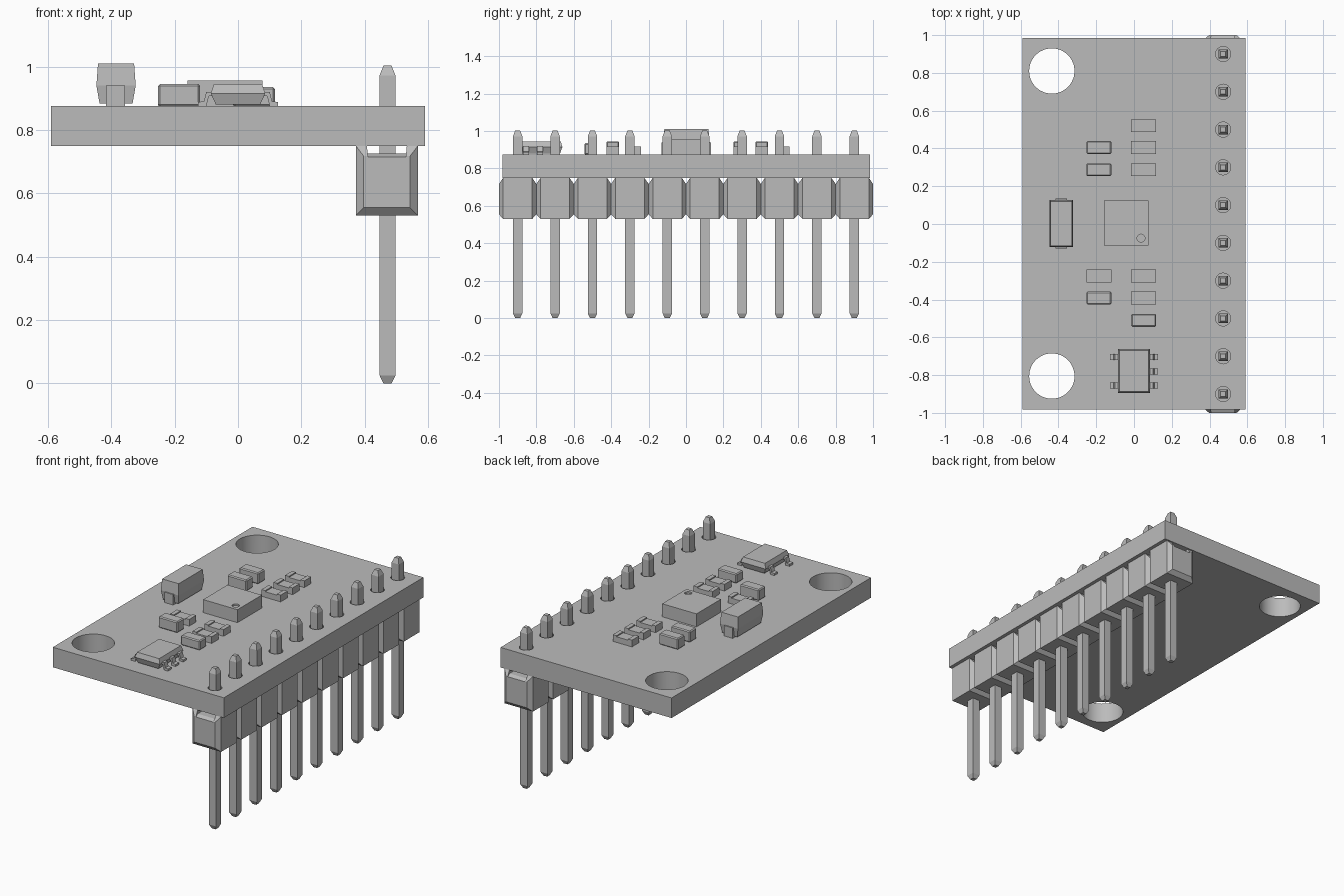
import bpy, bmesh, math
from mathutils import Matrix, Vector

cube = bpy.data.objects.get("Cube")
if cube:
    bpy.data.objects.remove(cube, do_unlink=True)

grey = bpy.data.materials.new("plain_grey")
grey.use_nodes = True
colour = (0.5, 0.5, 0.5, 1)
grey.diffuse_color = colour
grey.node_tree.nodes["Principled BSDF"].inputs["Base Color"].default_value = colour

TOP = 0.875      # upper surface of the board
PIN_X = 0.472
PIN_YS = [-0.9 + 0.2 * i for i in range(10)]


def finish(name, bm):
    bmesh.ops.recalc_face_normals(bm, faces=bm.faces)
    mesh = bpy.data.meshes.new(name)
    bm.to_mesh(mesh)
    bm.free()
    mesh.materials.append(grey)
    obj = bpy.data.objects.new(name, mesh)
    bpy.context.collection.objects.link(obj)
    return obj


def add_box(bm, x0, x1, y0, y1, z0, z1):
    size = Matrix.Diagonal((x1 - x0, y1 - y0, z1 - z0, 1))
    centre = Matrix.Translation(((x0 + x1) / 2, (y0 + y1) / 2, (z0 + z1) / 2))
    return bmesh.ops.create_cube(bm, size=1, matrix=centre @ size)["verts"]


def add_cylinder(bm, x, y, radius, z0, z1, sides):
    bmesh.ops.create_cone(bm, cap_ends=True, segments=sides, radius1=radius, radius2=radius,
                          depth=z1 - z0, matrix=Matrix.Translation((x, y, (z0 + z1) / 2)))


def add_loft(bm, rings):
    """Skin a list of equal-length point rings and cap both ends."""
    loops = [[bm.verts.new(p) for p in ring] for ring in rings]
    for a, b in zip(loops, loops[1:]):
        for i in range(len(a)):
            j = (i + 1) % len(a)
            bm.faces.new((a[i], a[j], b[j], b[i]))
    bm.faces.new(loops[0])
    bm.faces.new(loops[-1])


def rect(cx, cy, hx, hy, z):
    return [(cx + sx * hx, cy + sy * hy, z) for sx, sy in ((-1, -1), (1, -1), (1, 1), (-1, 1))]


def cut(obj, bm):
    """Subtract a cutter mesh from an object and discard the cutter."""
    cutter = finish("cutter", bm)
    cutter.hide_render = True
    mod = obj.modifiers.new("cut", "BOOLEAN")
    mod.operation, mod.solver, mod.object = "DIFFERENCE", "EXACT", cutter
    bpy.context.view_layer.objects.active = obj
    obj.select_set(True)
    bpy.ops.object.modifier_apply(modifier=mod.name)
    bpy.ops.object.shade_smooth_by_angle(angle=math.radians(30))
    obj.select_set(False)
    bpy.data.objects.remove(cutter, do_unlink=True)


# Circuit board with two mounting holes and a row of pin holes
bm = bmesh.new()
add_box(bm, -0.59, 0.59, -0.982, 0.985, 0.75, TOP)
board = finish("board", bm)
bm = bmesh.new()
for y in (-0.805, 0.81):
    add_cylinder(bm, -0.435, y, 0.12, 0.7, 0.95, 48)
for y in PIN_YS:
    add_cylinder(bm, PIN_X, y, 0.04, 0.7, 0.95, 24)
cut(board, bm)

# Square header pins with tapered tips
bm = bmesh.new()
for y in PIN_YS:
    add_loft(bm, [rect(PIN_X, y, h, h, z) for h, z in
                  ((0.013, 0), (0.025, 0.025), (0.025, 0.972), (0.013, 1.003))])
finish("header_pins", bm)

# Header housings: a channelled block with chamfered ends for each pin
outer = [(0.098, 0.53), (0.098, 0.75), (0.063, 0.75), (0.063, 0.725)]
inner = [(0.073, 0.555), (0.073, 0.717), (0.06, 0.717), (0.06, 0.714)]


def channel(profile, y):
    full = profile + [(-x, z) for x, z in reversed(profile)]
    return [(PIN_X + x - 0.002, y, z) for x, z in full]


bm = bmesh.new()
for y in PIN_YS:
    add_loft(bm, [channel(inner, y - 0.1), channel(outer, y - 0.0775),
                  channel(outer, y + 0.0775), channel(inner, y + 0.1)])
finish("header_housings", bm)

# Main chip with a round corner mark
bm = bmesh.new()
add_box(bm, -0.16, 0.077, -0.115, 0.125, TOP, 0.956)
chip = finish("main_chip", bm)
bm = bmesh.new()
add_cylinder(bm, 0.037, -0.075, 0.021, 0.946, 1.0, 24)
cut(chip, bm)

# Moulded capacitor: waisted body with an end terminal on each side
bm = bmesh.new()
add_loft(bm, [rect(-0.385, 0.002, hx, hy, z) for hx, hy, z in
              ((0.052, 0.116, 0.883), (0.062, 0.125, 0.94), (0.057, 0.118, 1.01))])
finish("moulded_capacitor", bm)
bm = bmesh.new()
add_box(bm, -0.416, -0.356, -0.13, 0.134, TOP, 0.94)
finish("moulded_capacitor_terminals", bm)

# Small chip resistors: low body between raised end caps
LEFT, RIGHT = -0.186, 0.051
bm = bmesh.new()
for x, y in ((RIGHT, 0.52), (RIGHT, 0.405), (RIGHT, 0.287),
             (LEFT, -0.275), (RIGHT, -0.275), (RIGHT, -0.392)):
    add_box(bm, x - 0.04, x + 0.04, y - 0.034, y + 0.034, TOP, 0.91)
    for s in (-1, 1):
        ends = sorted((x + s * 0.04, x + s * 0.066))
        add_box(bm, *ends, y - 0.034, y + 0.034, TOP, 0.917)
finish("resistors", bm)

# Small ceramic capacitors: plain blocks with softened edges
bm = bmesh.new()
for x, y, z in ((LEFT, 0.405, 0.945), (LEFT, 0.287, 0.945),
                (LEFT, -0.392, 0.945), (RIGHT, -0.51, 0.935)):
    add_box(bm, x - 0.066, x + 0.066, y - 0.034, y + 0.034, TOP, z)
bmesh.ops.bevel(bm, geom=bm.edges[:], offset=0.006, segments=1, affect="EDGES")
finish("ceramic_capacitors", bm)

# Regulator chip with sloped sides
bm = bmesh.new()
add_loft(bm, [rect(0.0, -0.778, hx, hy, z) for hx, hy, z in
              ((0.07, 0.105, 0.88), (0.086, 0.117, 0.915), (0.076, 0.108, 0.945))])
finish("regulator", bm)

# Bent regulator legs: two on the left edge, three on the right edge
leg = [(0.07, 0.92), (0.1, 0.92), (0.108, 0.89), (0.127, 0.888),
       (0.127, TOP), (0.1, TOP), (0.092, 0.907), (0.07, 0.907)]
bm = bmesh.new()
for side, ys in ((-1, (-0.705, -0.855)), (1, (-0.705, -0.78, -0.855))):
    for y in ys:
        add_loft(bm, [[(side * x, y + d, z) for x, z in leg] for d in (-0.016, 0.016)])
finish("regulator_legs", bm)
